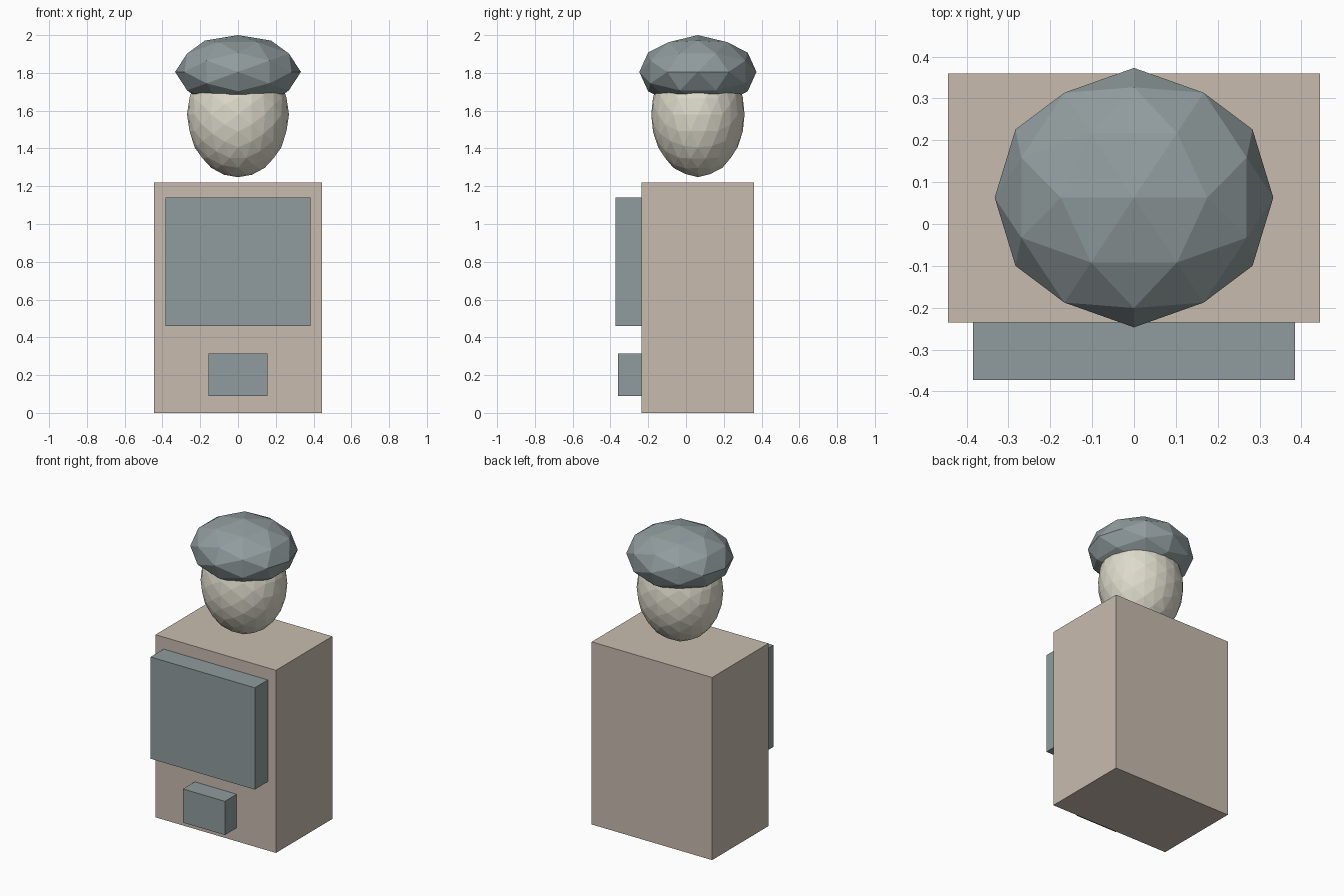
import bpy, bmesh
from mathutils import Vector

if "Cube" in bpy.data.objects:
    bpy.data.objects.remove(bpy.data.objects["Cube"])


def material(name, rgb):
    m = bpy.data.materials.new(name)
    m.diffuse_color = (*rgb, 1.0)
    m.use_nodes = True
    m.node_tree.nodes["Principled BSDF"].inputs["Base Color"].default_value = m.diffuse_color
    return m


def add_object(name, bm, mat):
    bmesh.ops.recalc_face_normals(bm, faces=bm.faces[:])
    mesh = bpy.data.meshes.new(name)
    bm.to_mesh(mesh)
    bm.free()
    mesh.materials.append(mat)
    ob = bpy.data.objects.new(name, mesh)
    bpy.context.collection.objects.link(ob)
    return ob


def box(name, lo, hi, mat):
    lo, hi = Vector(lo), Vector(hi)
    bm = bmesh.new()
    bmesh.ops.create_cube(bm, size=1)
    bmesh.ops.scale(bm, vec=hi - lo, verts=bm.verts[:])
    bmesh.ops.translate(bm, vec=(lo + hi) / 2, verts=bm.verts[:])
    return add_object(name, bm, mat)


def faceted_ball(name, centre, radii, levels, mat):
    # icosahedron with an edge on top, split and pushed out to a sphere
    t = (1 + 5 ** 0.5) / 2
    bm = bmesh.new()
    for a in (-1, 1):
        for b in (-t, t):
            for co in ((a, 0, b), (b, a, 0), (0, b, a)):
                bm.verts.new(co)
    bmesh.ops.convex_hull(bm, input=bm.verts[:])
    for _ in range(levels):
        bmesh.ops.subdivide_edges(bm, edges=bm.edges[:], cuts=1, use_grid_fill=True)
        for v in bm.verts:
            v.co.normalize()
    bmesh.ops.scale(bm, vec=radii, verts=bm.verts[:])
    bmesh.ops.translate(bm, vec=centre, verts=bm.verts[:])
    return add_object(name, bm, mat)


tan = material("tan", (0.58, 0.50, 0.43))
cream = material("cream", (0.73, 0.71, 0.60))
slate = material("slate", (0.28, 0.33, 0.34))

# Block torso with the two raised plates on its front
box("torso", (-0.445, -0.235, 0), (0.445, 0.36, 1.22), tan)
box("chest_plate", (-0.385, -0.373, 0.46), (0.385, -0.225, 1.14), slate)
box("belt_box", (-0.155, -0.36, 0.09), (0.155, -0.225, 0.315), slate)

# Floating egg-shaped head and the flattened cap around its top
faceted_ball("head", (0, 0.063, 1.58), (0.27, 0.247, 0.332), 2, cream)
faceted_ball("cap", (0, 0.063, 1.805), (0.333, 0.31, 0.195), 1, slate)
